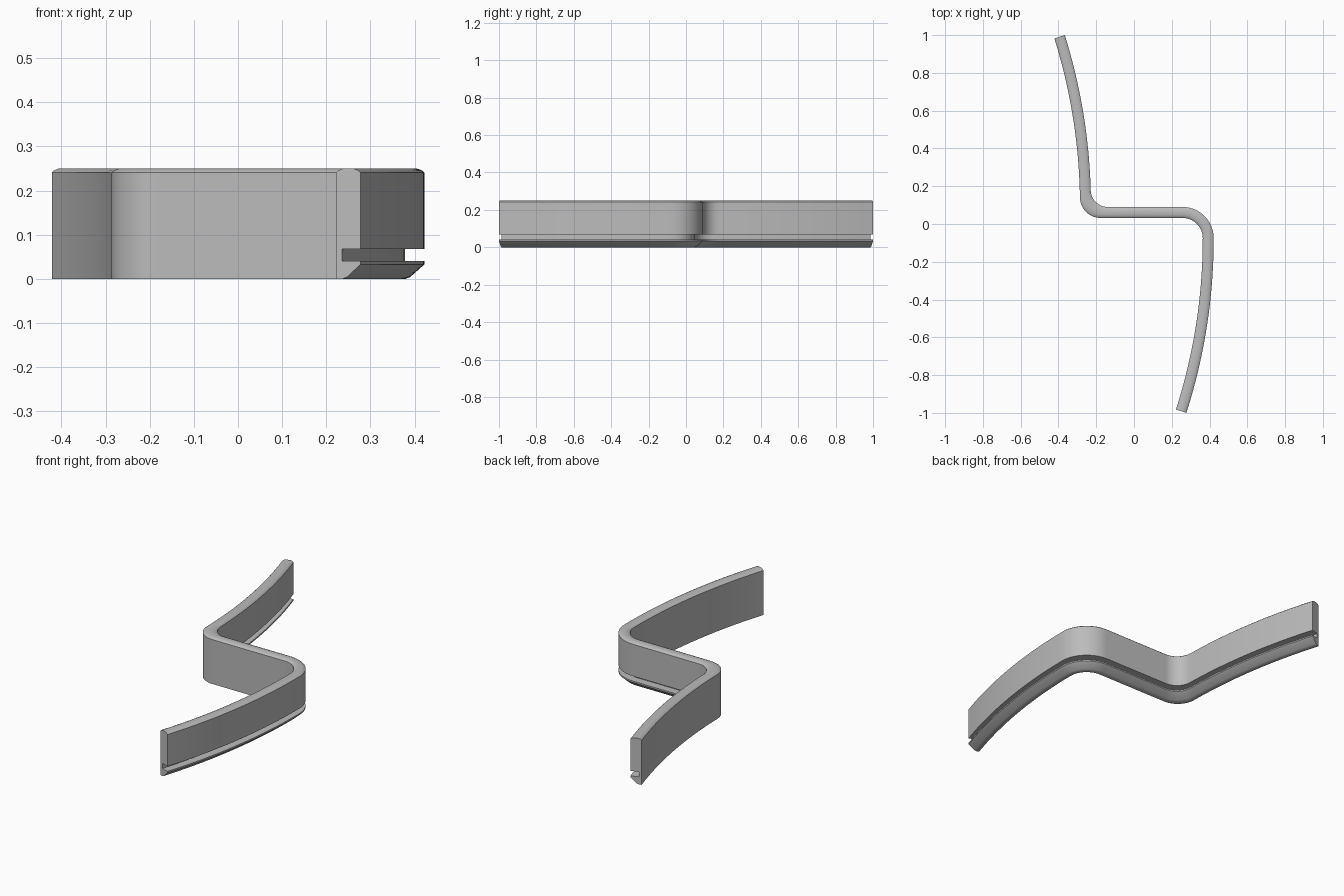
import bpy, bmesh
from math import sin, cos, asin, sqrt, pi, radians
from mathutils import Vector

cube = bpy.data.objects.get("Cube")
if cube:
    bpy.data.objects.remove(cube, do_unlink=True)

HALF = 0.029            # half the strip thickness
ARM_R = 3.0             # bend radius of both long arms
BACK_C = Vector((-3.257, 0.095))
FRONT_C = Vector((-2.607, -0.075))


def arc(centre, radius, start, end, count):
    return [centre + radius * Vector((cos(a), sin(a)))
            for a in (start + (end - start) * i / count for i in range(count + 1))]


def rail(side, back_fillet, front_fillet):
    """One edge of the strip in plan: back arm, bend, bridge, bend, front arm."""
    radius = ARM_R + side * HALF
    line_y = 0.061 + side * HALF
    # Back bend touches the back arm from outside and the straight bridge
    cy = line_y + back_fillet
    reach = radius + back_fillet
    turn = asin((cy - BACK_C.y) / reach)
    bend = Vector((BACK_C.x + reach * cos(turn), cy))
    points = arc(BACK_C, radius, 0.3034, turn, 24)
    points += arc(bend, back_fillet, pi + turn, 1.5 * pi, 14)[1:]
    # Front bend runs from the bridge into the front arm
    bend = Vector((FRONT_C.x + radius - front_fillet, FRONT_C.y))
    points += arc(bend, front_fillet, pi / 2, 0, 14)
    points += arc(FRONT_C, radius, 0, -0.3103, 24)[1:]
    return points


# Cross-section: (fraction across the thickness, height), grooved on one side
section = [(0, 0), (0.25, 0), (0.44, 0.004), (1, 0.033), (1, 0.041),
           (0.25, 0.041), (0.25, 0.068), (1, 0.068), (1, 0.241),
           (0.9, 0.246), (0.72, 0.25), (0.28, 0.25), (0.1, 0.246), (0, 0.241)]

# Sweep the section between the two rails
plain_rail = rail(-1, 0.11, 0.107)
groove_rail = rail(1, 0.09, 0.165)
bm = bmesh.new()
rings = []
for a, b in zip(plain_rail, groove_rail):
    rings.append([bm.verts.new((*a.lerp(b, u), z)) for u, z in section])
n = len(section)
for r0, r1 in zip(rings, rings[1:]):
    for i in range(n):
        j = (i + 1) % n
        bm.faces.new((r0[i], r0[j], r1[j], r1[i]))
bm.faces.new(rings[0])
bm.faces.new(rings[-1][::-1])
bmesh.ops.recalc_face_normals(bm, faces=bm.faces)

mesh = bpy.data.meshes.new("grooved_strip")
bm.to_mesh(mesh)
bm.free()
strip = bpy.data.objects.new("grooved_strip", mesh)
bpy.context.collection.objects.link(strip)

# Plain grey finish
grey = bpy.data.materials.new("light_grey")
grey.use_nodes = True
colour = (0.5, 0.5, 0.5, 1)
grey.diffuse_color = colour
grey.node_tree.nodes["Principled BSDF"].inputs["Base Color"].default_value = colour
mesh.materials.append(grey)

bpy.ops.object.select_all(action='DESELECT')
strip.select_set(True)
bpy.context.view_layer.objects.active = strip
bpy.ops.object.shade_smooth_by_angle(angle=radians(25))
